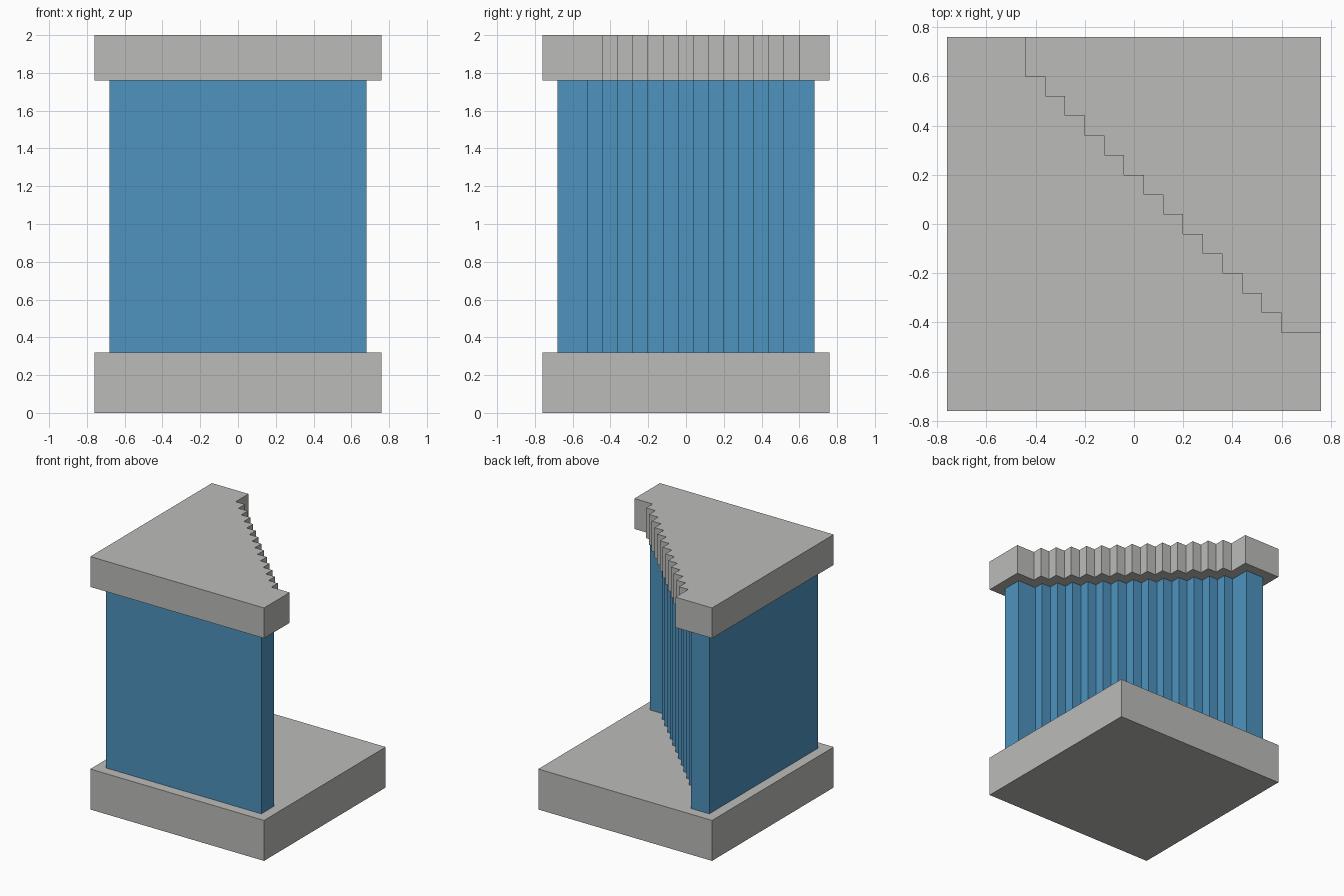
import bpy
import bmesh

cube = bpy.data.objects.get("Cube")
if cube:
    bpy.data.objects.remove(cube, do_unlink=True)


def make_material(name, rgb):
    mat = bpy.data.materials.new(name)
    mat.use_nodes = True
    color = (*rgb, 1.0)
    mat.diffuse_color = color
    mat.node_tree.nodes["Principled BSDF"].inputs["Base Color"].default_value = color
    return mat


def prism(name, outline, z0, z1, mat):
    """Extrude a flat outline from z0 up to z1."""
    bm = bmesh.new()
    face = bm.faces.new([bm.verts.new((x, y, z0)) for x, y in outline])
    top = bmesh.ops.extrude_face_region(bm, geom=[face])["geom"]
    moved = [v for v in top if isinstance(v, bmesh.types.BMVert)]
    bmesh.ops.translate(bm, verts=moved, vec=(0, 0, z1 - z0))
    bmesh.ops.recalc_face_normals(bm, faces=bm.faces)
    mesh = bpy.data.meshes.new(name)
    bm.to_mesh(mesh)
    bm.free()
    mesh.materials.append(mat)
    obj = bpy.data.objects.new(name, mesh)
    bpy.context.collection.objects.link(obj)
    return obj


STEP = 0.08
STEPS = 13


def stepped_outline(half, start_x, start_y):
    """Square with its back left corner cut away by a diagonal staircase."""
    pts = [(-half, half), (-half, -half), (half, -half)]
    stairs = [(start_x, half)]
    for k in range(STEPS + 1):
        x, y = start_x + k * STEP, start_y - k * STEP
        stairs.append((x, y))
        stairs.append((x + STEP, y) if k < STEPS else (half, y))
    return pts + stairs[::-1]


grey = make_material("stone grey", (0.50, 0.50, 0.485))
blue = make_material("blue", (0.076, 0.292, 0.521))

# Square base slab
h = 0.76
prism("base", [(-h, -h), (h, -h), (h, h), (-h, h)], 0.0, 0.32, grey)

# Stepped column, inset one step from the cap on every side
prism("column", stepped_outline(h - STEP, -0.52, 0.52), 0.32, 1.76, blue)

# Stepped cap slab
prism("cap", stepped_outline(h, -0.44, 0.60), 1.76, 2.0, grey)
